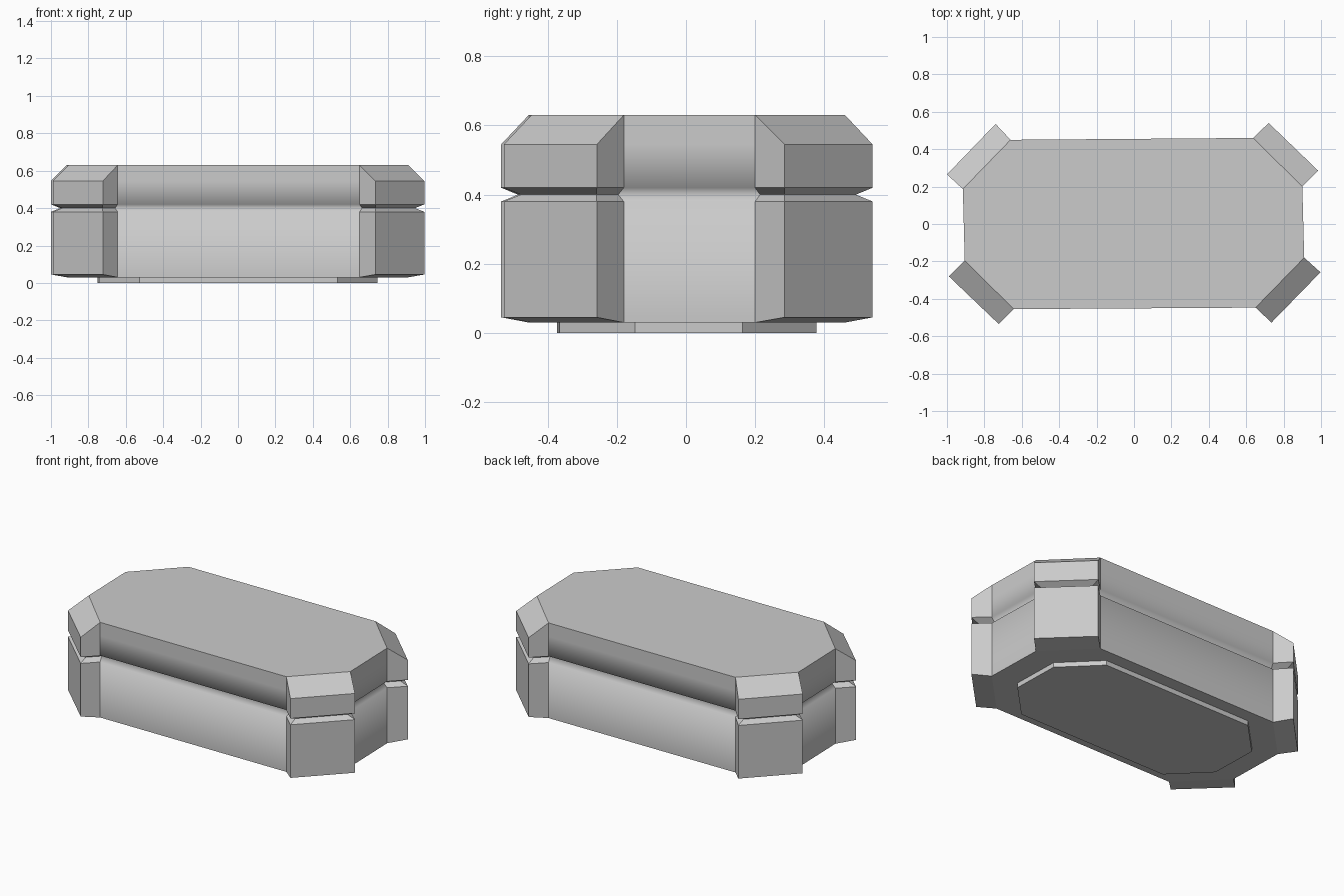
import bpy, bmesh
from mathutils import Vector

if "Cube" in bpy.data.objects:
    bpy.data.objects.remove(bpy.data.objects["Cube"])

# Plan outline, counter-clockwise: each corner post is wall, outer, outer, wall
POSTS = [
    [(.65, -.447), (.735, -.527), (.997, -.258), (.91, -.18)],
    [(.90, .20), (.985, .285), (.72, .54), (.637, .46)],
    [(-.66, .45), (-.74, .535), (-1.0, .265), (-.915, .187)],
    [(-.905, -.195), (-.99, -.28), (-.723, -.535), (-.643, -.455)],
]
full = [Vector(p) for post in POSTS for p in post]
collapsed = [Vector(post[i]) for post in POSTS for i in (0, 0, 3, 3)]
octagon = [Vector(post[i]) for post in POSTS for i in (0, 3)]


def inset(outline, d):
    """Offset a closed outline inwards by d."""
    result = []
    for i, p in enumerate(outline):
        e1 = (p - outline[i - 1]).normalized()
        e2 = (outline[(i + 1) % len(outline)] - p).normalized()
        n1, n2 = Vector((-e1.y, e1.x)), Vector((-e2.y, e2.x))
        result.append(p + (n1 + n2) * d / (1 + n1.dot(n2)))
    return result


def loft(name, rings, smooth_walls=False):
    """Stack (outline, z) rings into a closed solid."""
    bm = bmesh.new()
    loops = [[bm.verts.new((p.x, p.y, z)) for p in pts] for pts, z in rings]
    n = len(loops[0])
    for low, high in zip(loops, loops[1:]):
        for i in range(n):
            j = (i + 1) % n
            f = bm.faces.new((low[i], low[j], high[j], high[i]))
            f.smooth = smooth_walls and i % 4 == 3
    bm.faces.new(loops[0][::-1])
    bm.faces.new(loops[-1])
    bmesh.ops.remove_doubles(bm, verts=bm.verts, dist=0.0005)
    bmesh.ops.recalc_face_normals(bm, faces=bm.faces)
    # Only edges running along a wall are blended
    for e in bm.edges:
        e.smooth = all(f.smooth for f in e.link_faces)
    mesh = bpy.data.meshes.new(name)
    bm.to_mesh(mesh)
    bm.free()
    obj = bpy.data.objects.new(name, mesh)
    bpy.context.collection.objects.link(obj)
    return obj


# Box with corner posts, chamfered lid and seam groove all round
loft("box_body", [
    (collapsed, .03), (full, .045), (full, .38), (inset(full, .035), .40),
    (full, .42), (full, .545), (collapsed, .63)], smooth_walls=True)

# Recessed foot plate
foot = [p * .82 for p in octagon]
loft("foot_plate", [(foot, 0), (foot, .03)])
